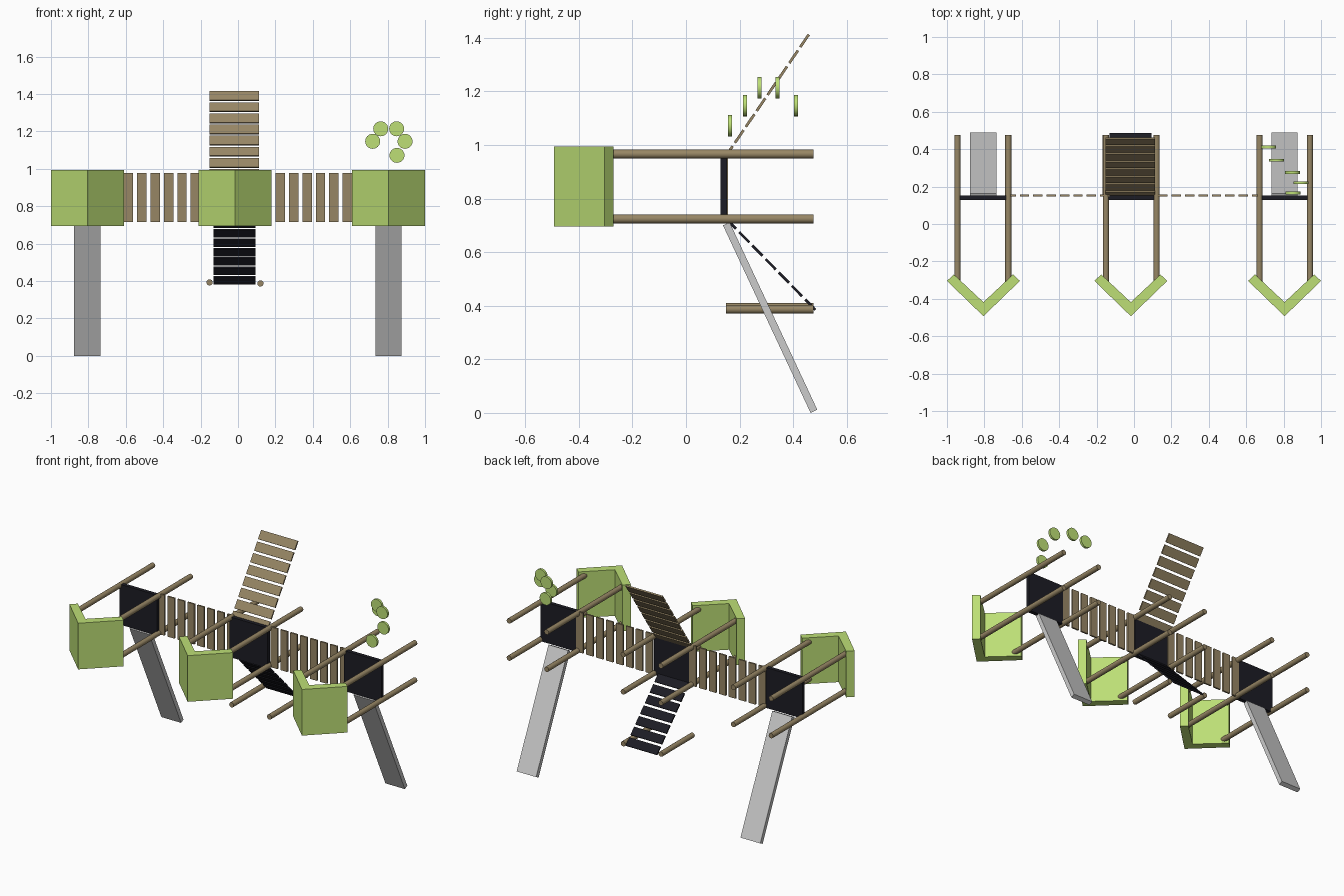
import bpy, bmesh, math
from mathutils import Matrix

if "Cube" in bpy.data.objects:
    bpy.data.objects.remove(bpy.data.objects["Cube"])


def mat(name, rgb):
    m = bpy.data.materials.new(name)
    m.diffuse_color = (*rgb, 1)
    m.use_nodes = True
    m.node_tree.nodes["Principled BSDF"].inputs["Base Color"].default_value = m.diffuse_color
    return m


GREEN = mat("green_panel", (0.51, 0.74, 0.18))
WOOD = mat("wood", (0.31, 0.24, 0.13))
DARK = mat("dark_deck", (0.012, 0.012, 0.018))


def finish(name, bm, material=None, smooth=False):
    bmesh.ops.recalc_face_normals(bm, faces=bm.faces)
    me = bpy.data.meshes.new(name)
    bm.to_mesh(me)
    bm.free()
    ob = bpy.data.objects.new(name, me)
    bpy.context.collection.objects.link(ob)
    if material:
        me.materials.append(material)
    if smooth:
        bpy.context.view_layer.objects.active = ob
        ob.select_set(True)
        bpy.ops.object.shade_smooth_by_angle(angle=math.radians(40))
        ob.select_set(False)
    return ob


def box(bm, centre, size, pitch=0.0):
    m = Matrix.Translation(centre) @ Matrix.Rotation(pitch, 4, 'X') @ Matrix.Diagonal((*size, 1))
    bmesh.ops.create_cube(bm, size=1, matrix=m)


def y_cylinder(name, x, z, y0, y1, r, material, sides=16):
    bm = bmesh.new()
    m = Matrix.Translation((x, (y0 + y1) / 2, z)) @ Matrix.Rotation(math.pi / 2, 4, 'X')
    bmesh.ops.create_cone(bm, cap_ends=True, segments=sides, radius1=r, radius2=r,
                          depth=y1 - y0, matrix=m)
    return finish(name, bm, material, True)


def prism(name, pts, axis, lo, hi, material=None):
    """Extrude a closed profile along x or z."""
    bm = bmesh.new()
    if axis == 'x':
        vs = [bm.verts.new((lo, a, b)) for a, b in pts]
        d = (hi - lo, 0, 0)
    else:
        vs = [bm.verts.new((a, b, lo)) for a, b in pts]
        d = (0, 0, hi - lo)
    r = bmesh.ops.extrude_face_region(bm, geom=[bm.faces.new(vs)])
    bmesh.ops.translate(bm, vec=d, verts=[v for v in r["geom"] if isinstance(v, bmesh.types.BMVert)])
    return finish(name, bm, material)


def sloped_slats(name, x0, x1, start, step, length, thick, count, material):
    """Row of slats along a slope in the y-z plane."""
    bm = bmesh.new()
    for i in range(count):
        box(bm, ((x0 + x1) / 2, start[0] + step[0] * i, start[1] + step[1] * i),
            (x1 - x0, length, thick), math.atan2(step[1], step[0]))
    return finish(name, bm, material)


# Three towers: folded roof, four posts and a deck each
towers = [("left", -0.805, -0.944, -0.672), ("middle", -0.017, -0.150, 0.121),
          ("right", 0.805, 0.671, 0.941)]
for side, cx, xa, xb in towers:
    half = [(0.195, -0.304), (0.158, -0.270)]
    profile = [(0, -0.493)] + half + [(0, -0.418)] + [(-x, y) for x, y in reversed(half)]
    prism(side + "_roof", [(cx + x, y) for x, y in profile], 'z', 0.695, 0.995, GREEN)
    for x in (xa, xb):
        for z in (0.966, 0.724):
            y_cylinder(side + "_post", x, z, -0.31, 0.475, 0.0165, WOOD)
    bm = bmesh.new()
    box(bm, ((xa + xb) / 2, 0.141, 0.844), (xb - xa, 0.025, 0.262))
    finish(side + "_deck", bm, DARK)

# Slatted bridges between the towers
for side, x0 in (("left", -0.657), ("right", 0.155)):
    bm = bmesh.new()
    for i in range(8):
        box(bm, (x0 + 0.0715 * i, 0.152, 0.847), (0.05, 0.011, 0.262))
    finish(side + "_bridge", bm, WOOD)

# Slatted ramp, dark steps and the short step posts
sloped_slats("ramp", -0.152, 0.112, (0.158, 0.972), (0.0406, 0.0595), 0.057, 0.01, 8, WOOD)
sloped_slats("steps", -0.13, 0.094, (0.168, 0.706), (0.0493, -0.0503), 0.054, 0.01, 7, DARK)
for x, z in ((-0.152, 0.393), (0.120, 0.387)):
    y_cylinder("step_post", x, z, 0.15, 0.475, 0.0165, WOOD)

# Slides
slide = [(0.138, 0.70), (0.163, 0.711), (0.49, 0.012), (0.465, 0.0)]
prism("left_slide", slide, 'x', -0.877, -0.735)
prism("right_slide", slide, 'x', 0.735, 0.875)

# Spiral of stepping discs
for x, y, z in ((0.85, 0.165, 1.072), (0.893, 0.221, 1.147), (0.848, 0.275, 1.214),
                (0.763, 0.341, 1.214), (0.72, 0.411, 1.147)):
    y_cylinder("stepping_disc", x, z, y - 0.0075, y + 0.0075, 0.04, GREEN, 24)
